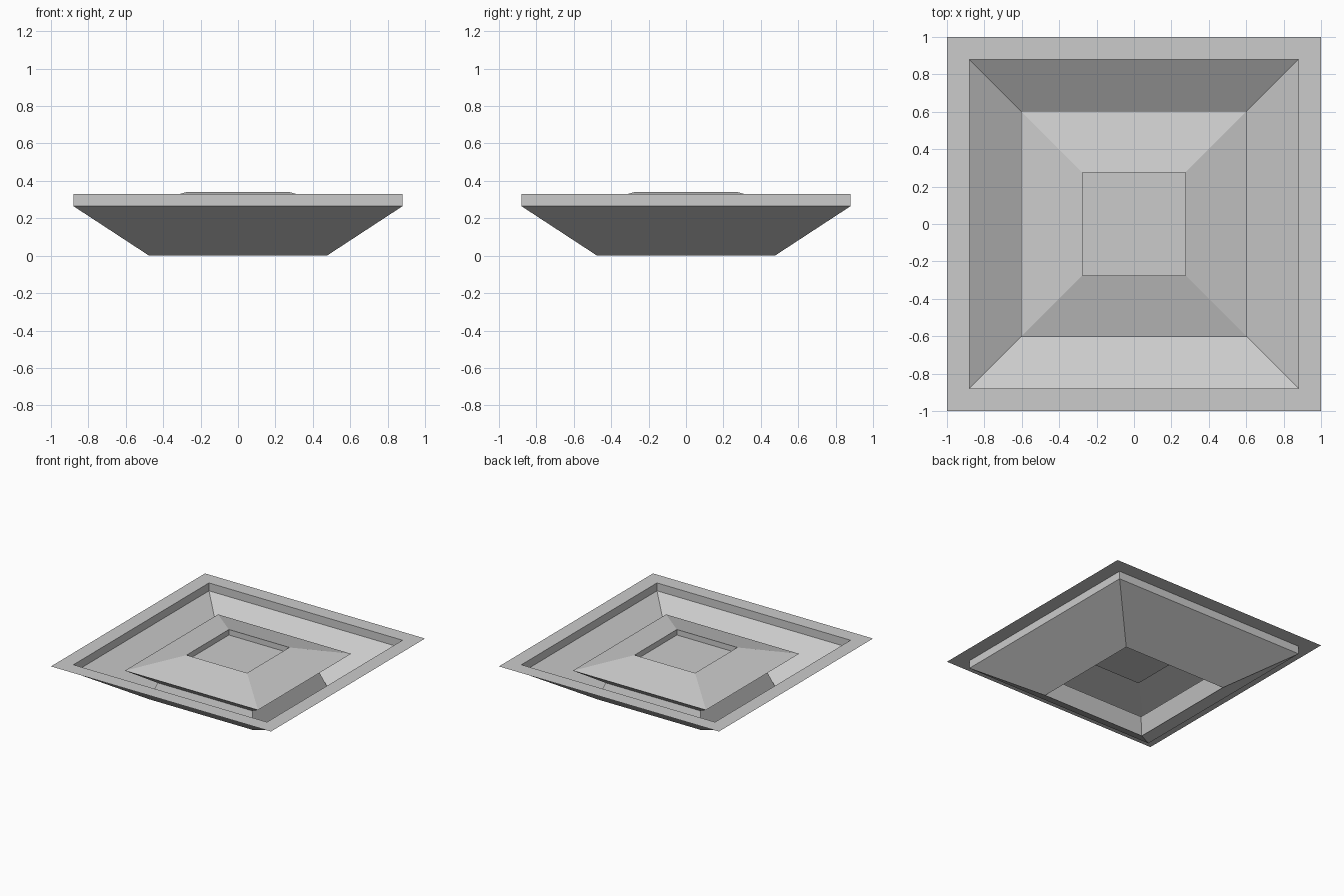
import bpy
import bmesh

cube = bpy.data.objects.get("Cube")
if cube:
    bpy.data.objects.remove(cube, do_unlink=True)

# One painted sheet metal colour
metal = bpy.data.materials.new("light grey metal")
metal.use_nodes = True
GREY = (0.6, 0.6, 0.6, 1.0)
metal.diffuse_color = GREY
metal.node_tree.nodes["Principled BSDF"].inputs["Base Color"].default_value = GREY

CORNERS = ((-1, -1), (1, -1), (1, 1), (-1, 1))


def square_sheet(name, profile, capped=False):
    """Sweep a (half width, height) profile round a square as thin sheet."""
    bm = bmesh.new()
    rings = [[bm.verts.new((sx * r, sy * r, z)) for sx, sy in CORNERS]
             for r, z in profile]
    for outer, inner in zip(rings, rings[1:]):
        for i in range(4):
            j = (i + 1) % 4
            bm.faces.new((outer[i], outer[j], inner[j], inner[i]))
    if capped:
        bm.faces.new(rings[-1])
    mesh = bpy.data.meshes.new(name)
    bm.to_mesh(mesh)
    bm.free()
    mesh.materials.append(metal)
    obj = bpy.data.objects.new(name, mesh)
    bpy.context.collection.objects.link(obj)
    return obj


# Shared edges where the sheets meet
COLLAR = (0.88, 0.33)
CONE_TOP = (0.88, 0.265)
OPENING = (0.475, 0.0)
NECK_TOP = (0.43, 0.13)
PLATE_EDGE = (0.605, 0.25)
RIM = (0.275, 0.34)

# Flat border and its short upright collar
square_sheet("flange", [(1.0, 0.33), COLLAR])
square_sheet("collar", [COLLAR, CONE_TOP])

# Outer funnel down to the open bottom
square_sheet("outer_cone", [CONE_TOP, OPENING])

# Inner neck and the flare that carries the centre plate
square_sheet("inner_neck", [OPENING, NECK_TOP, PLATE_EDGE])

# Raised centre plate with a sunken square middle
square_sheet("centre_plate", [PLATE_EDGE, RIM])
square_sheet("centre_recess", [RIM, (0.275, 0.295)], capped=True)
